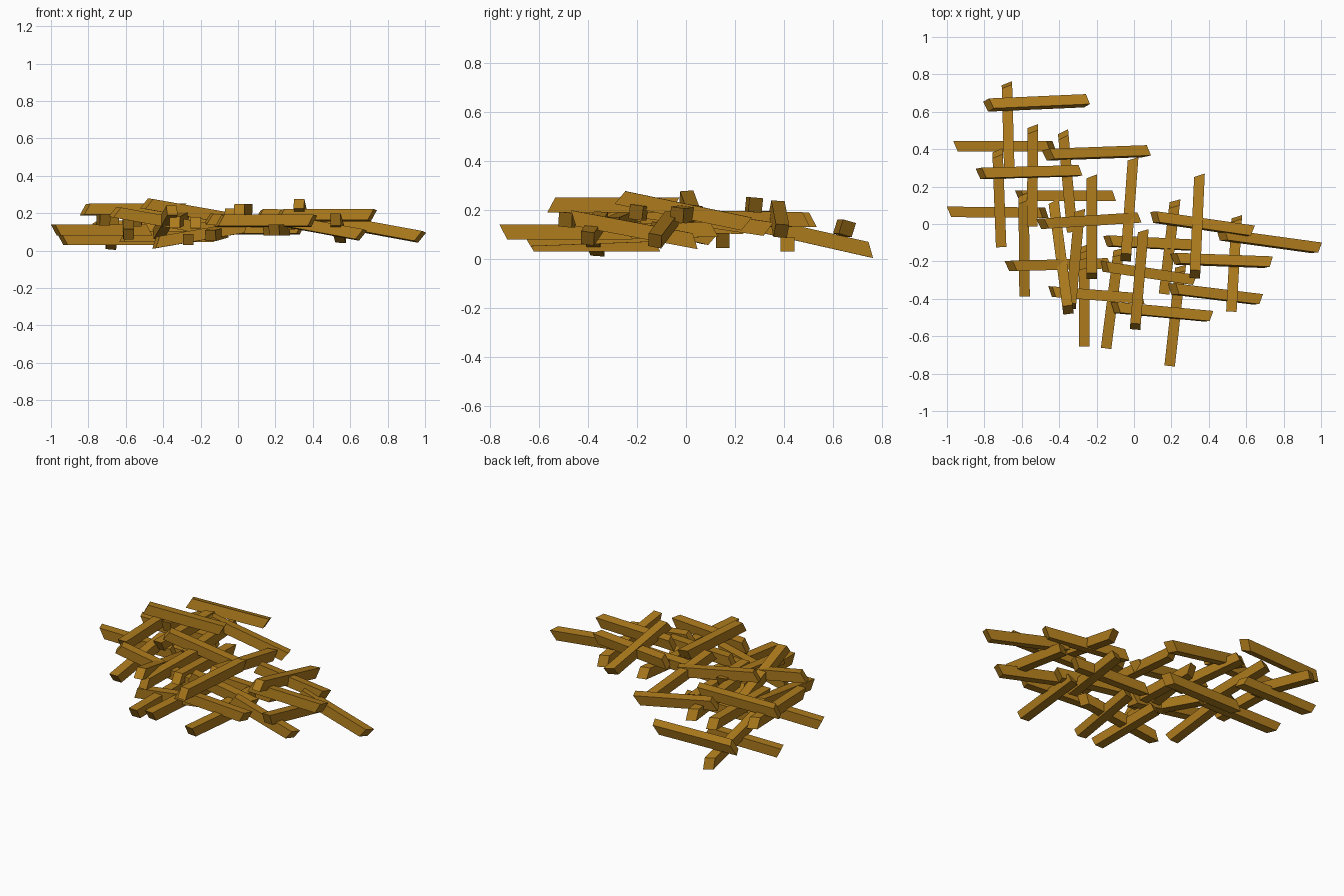
import bpy, bmesh
from math import radians
from mathutils import Vector, Matrix

W, H = 0.056, 0.06   # beam cross-section
wood = bpy.data.materials.new("wood")
wood.diffuse_color = (0.42, 0.198, 0.012, 1)


def beam(name, p0, p1, lean, skew0, skew1, roll=0):
    """Square beam from p0 to p1; lean slants the ends vertically, skews sideways."""
    p0, p1 = Vector(p0), Vector(p1)
    d = (p1 - p0).normalized()
    turn = Matrix.Rotation(radians(roll), 3, d)
    side = turn @ Vector((0, 0, 1)).cross(d).normalized()
    up = d.cross(side)
    p0, p1 = p0 + d * 0.022, p1 - d * 0.022
    bm = bmesh.new()
    rings = []
    for p, skew in ((p0, skew0), (p1, skew1)):
        rings.append([bm.verts.new(p + side * a * W / 2 + up * b * H / 2
                                   + d * (lean * b * 0.016 + skew * a * 0.012))
                      for a, b in ((-1, -1), (1, -1), (1, 1), (-1, 1))])
    r0, r1 = rings
    bm.faces.new(r0)
    bm.faces.new(r1[::-1])
    for i in range(4):
        j = (i + 1) % 4
        bm.faces.new((r0[i], r1[i], r1[j], r0[j]))
    bmesh.ops.recalc_face_normals(bm, faces=bm.faces)
    me = bpy.data.meshes.new(name)
    bm.to_mesh(me)
    bm.free()
    me.materials.append(wood)
    bpy.context.collection.objects.link(bpy.data.objects.new(name, me))


# Beams lying left to right: x0, y0, z0, x1, y1, z1, lean
across = [
    (-.80, .635, .125, -.24, .66, .125, 1),
    (-.96, .415, .06, -.42, .415, .06, -1),
    (-.48, .37, .215, .08, .39, .11, 1),
    (-.84, .27, .22, -.28, .285, .22, 1),
    (-.63, .15, .075, -.10, .15, .075, 1),
    (-.995, .065, .11, -.46, .06, .11, -1),
    (-.51, 0, .255, .03, .035, .16, 1),
    (-.68, -.225, .21, -.13, -.21, .11, 1),
    (-.18, -.225, .17, .33, -.30, .14, 1),
    (-.46, -.36, .04, .06, -.40, .13, 1),
    (-.12, -.445, .16, .42, -.495, .16, 1),
    (-.16, -.09, .12, .36, -.115, .12, 1),
    (.20, -.185, .19, .74, -.205, .19, 1),
    (.19, -.345, .17, .68, -.405, .08, 1),
    (.09, .04, .19, .64, -.04, .18, 1),
    (.45, -.055, .17, .995, -.13, .07, 1),
]
rolls = [-16, 0, -8, -5, 0, 0, 0, 0, 0, 0, -5, -5, -8, -6, -8, -8]
for i, (x0, y0, z0, x1, y1, z1, lean) in enumerate(across):
    beam(f"cross_beam_{i + 1}", (x0, y0, z0), (x1, y1, z1), lean, -1,
         -0.8 if x1 < 0.1 else 0.6, rolls[i])

# Beams lying front to back: x0, y0, z0, x1, y1, z1, lean
along = [
    (-.665, .23, .155, -.68, .765, .034, -1),
    (-.71, -.13, .165, -.73, .40, .165, -1),
    (-.545, -.02, .16, -.54, .53, .16, -1),
    (-.585, -.39, .085, -.59, .16, .16, -1),
    (-.33, -.05, .17, -.38, .50, .16, -1),
    (-.35, -.48, .22, -.43, .12, .08, 1),
    (-.34, -.46, .15, -.29, .08, .18, 1),
    (-.225, -.30, .15, -.225, .26, .13, 1),
    (-.265, -.66, .06, -.265, -.11, .06, -1),
    (-.15, -.67, .08, -.08, -.13, .10, -1),
    (-.045, -.20, .20, -.005, .35, .12, 1),
    (.005, -.57, .22, .05, -.03, .22, 1),
    (.19, -.765, .11, .25, -.22, .11, -1),
    (.16, -.38, .11, .22, .13, .12, -1),
    (.325, -.29, .255, .35, .26, .14, 1),
    (.52, -.48, .17, .55, .05, .07, -1),
]
for i, (x0, y0, z0, x1, y1, z1, lean) in enumerate(along):
    beam(f"long_beam_{i + 1}", (x0, y0, z0), (x1, y1, z1), lean, 0, -0.9)
